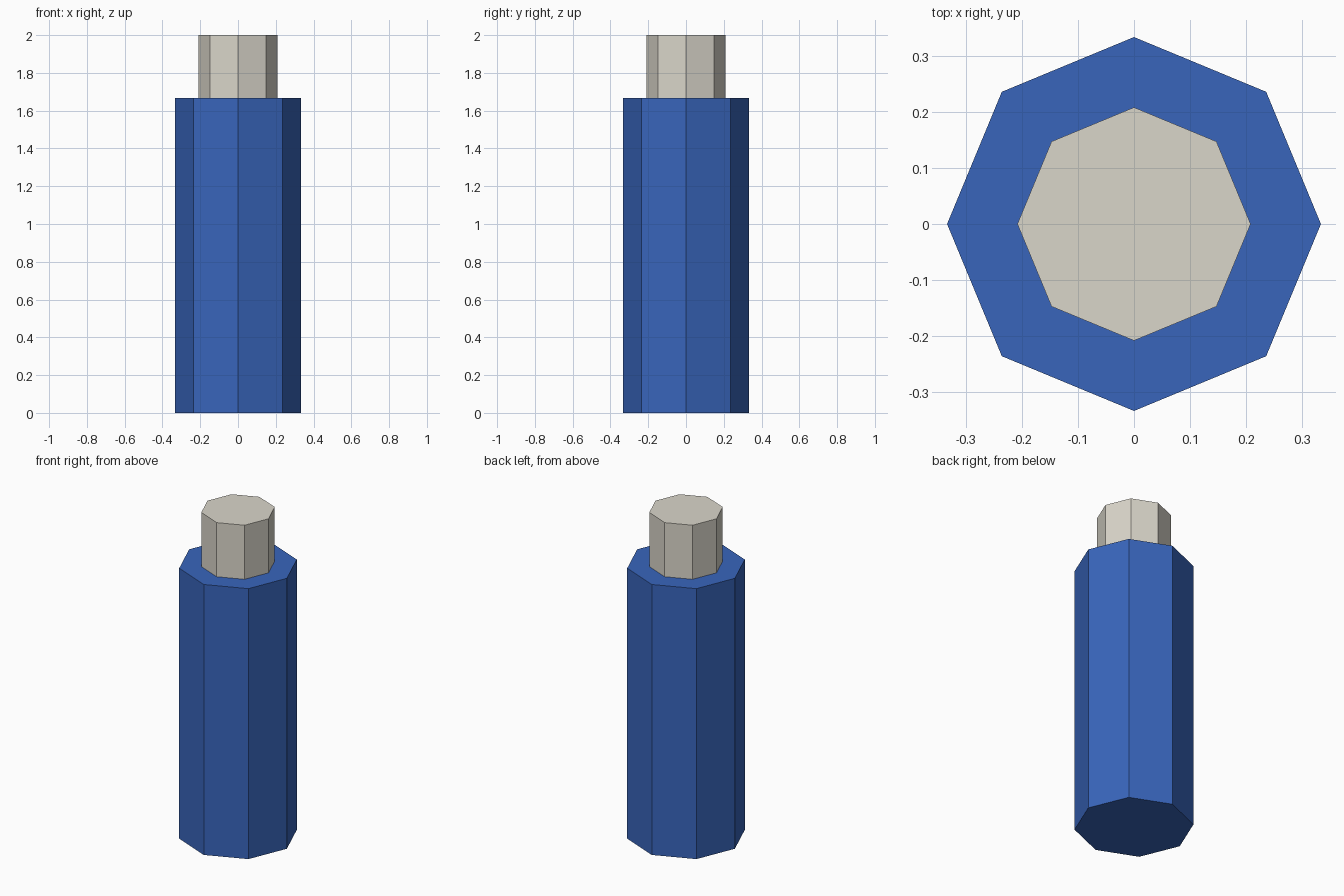
import bpy

cube = bpy.data.objects.get("Cube")
if cube:
    bpy.data.objects.remove(cube, do_unlink=True)


def make_material(name, colour):
    mat = bpy.data.materials.new(name)
    mat.use_nodes = True
    mat.diffuse_color = (*colour, 1)
    bsdf = next(n for n in mat.node_tree.nodes if n.type == "BSDF_PRINCIPLED")
    bsdf.inputs["Base Color"].default_value = (*colour, 1)
    return mat


def octagonal_prism(name, radius, bottom, top, mat):
    bpy.ops.mesh.primitive_cylinder_add(
        vertices=8, radius=radius, depth=top - bottom,
        location=(0, 0, (bottom + top) / 2))
    obj = bpy.context.object
    obj.name = obj.data.name = name
    obj.data.materials.append(mat)
    return obj


blue = make_material("blue", (0.04, 0.13, 0.5))
warm_grey = make_material("warm grey", (0.7, 0.67, 0.59))

shoulder = 5 / 3

# Wide lower body
octagonal_prism("body", 1 / 3, 0, shoulder, blue)

# Narrow cap standing on the body
octagonal_prism("cap", 0.208, shoulder, 2, warm_grey)
